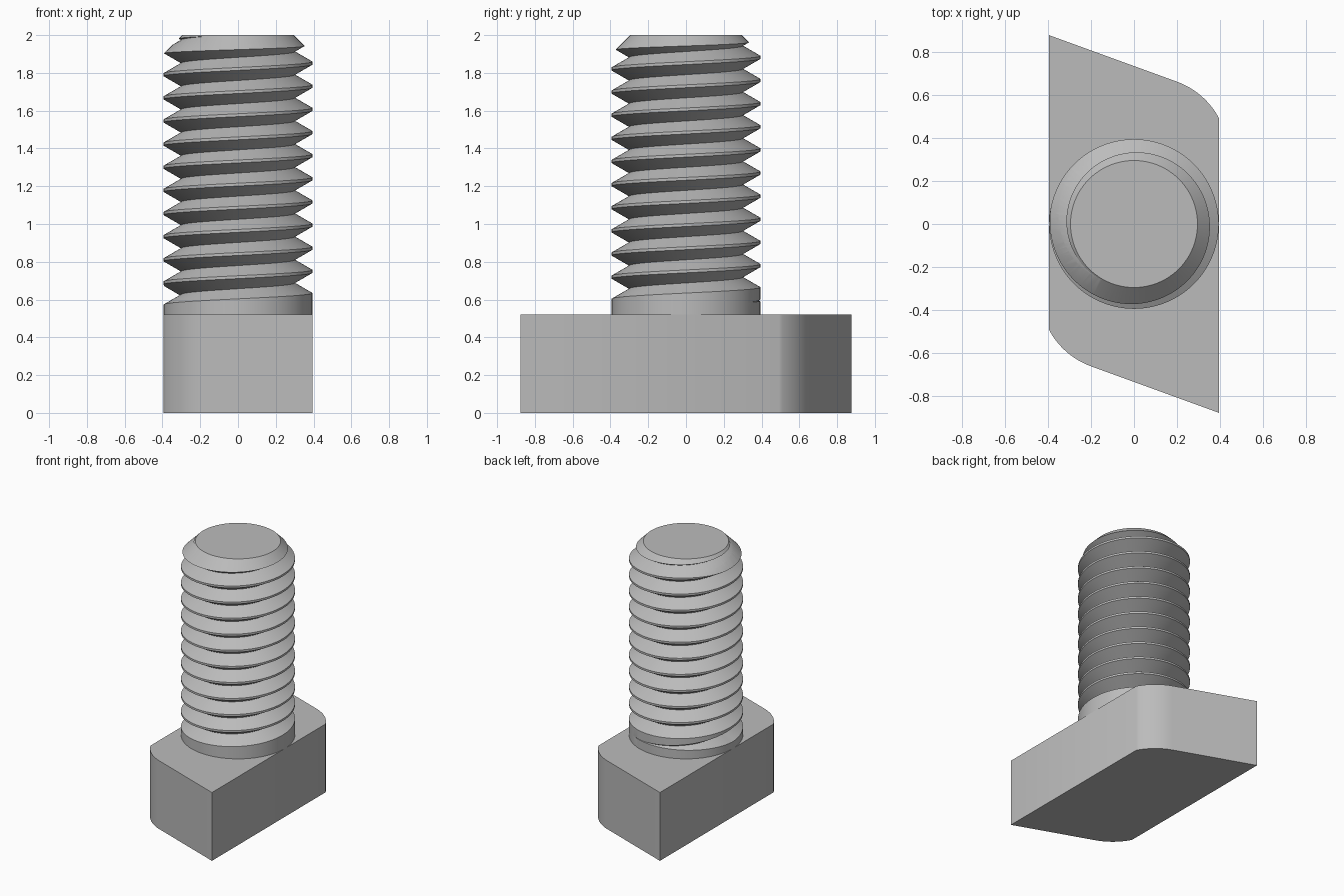
import bpy, bmesh, math
from math import sin, cos, pi, radians

if "Cube" in bpy.data.objects:
    bpy.data.objects.remove(bpy.data.objects["Cube"])

steel = bpy.data.materials.new("grey steel")
GREY = (0.5, 0.5, 0.5, 1)
steel.diffuse_color = GREY
steel.use_nodes = True
steel.node_tree.nodes["Principled BSDF"].inputs["Base Color"].default_value = GREY


def make_object(name, bm):
    bmesh.ops.recalc_face_normals(bm, faces=bm.faces[:])
    mesh = bpy.data.meshes.new(name)
    bm.to_mesh(mesh)
    bm.free()
    mesh.materials.append(steel)
    obj = bpy.data.objects.new(name, mesh)
    bpy.context.collection.objects.link(obj)
    return obj


def select_only(obj):
    bpy.ops.object.select_all(action='DESELECT')
    obj.select_set(True)
    bpy.context.view_layer.objects.active = obj


RADIUS, DEPTH, PITCH = 0.394, 0.093, 0.1225
GROOVE = PITCH * 7 / 8      # groove width, leaving a narrow flat crest
HEAD_TOP = 0.521

# Head: sheared block with two opposite rounded corners
bm = bmesh.new()
half = [(-RADIUS, 0.877)]
arc_r, arc_x, arc_y = 0.36, 0.2, 0.661
for i in range(13):
    a = radians(20 + 42 * i / 12)
    half.append((arc_x + arc_r * (sin(a) - sin(radians(20))),
                 arc_y + arc_r * (cos(a) - cos(radians(20)))))
half[-1] = (RADIUS, half[-1][1])
outline = half + [(-x, -y) for x, y in half]
base = bm.faces.new([bm.verts.new((x, y, 0)) for x, y in outline])
top = bmesh.ops.extrude_face_region(bm, geom=[base])["geom"]
bmesh.ops.translate(bm, vec=(0, 0, HEAD_TOP),
                    verts=[v for v in top if isinstance(v, bmesh.types.BMVert)])
head = make_object("head", bm)

# Threaded shaft: one long helical groove that fades in above the head
STEPS = 96
FIRST, LAST = -4 * STEPS, 14 * STEPS
bm = bmesh.new()
low, root, high = [], [], []
for m in range(FIRST, LAST + 1):
    a = 2 * pi * m / STEPS
    z = 0.688 + PITCH * m / STEPS
    t = min(max((math.degrees(a) + 300) / 120, 0), 1) ** 1.5
    w = GROOVE / 2 * max(t, 0.02)
    for row, r, dz in ((low, RADIUS, -w), (root, RADIUS - DEPTH * t, 0), (high, RADIUS, w)):
        row.append(bm.verts.new((r * cos(a), r * sin(a), z + dz)))
count = len(low)
for i in range(count - 1):
    bm.faces.new((low[i], low[i + 1], root[i + 1], root[i]))
    bm.faces.new((root[i], root[i + 1], high[i + 1], high[i]))
    if i + 1 + STEPS < count:
        bm.faces.new((high[i], high[i + 1], low[i + 1 + STEPS], low[i + STEPS]))


def cap(loop, z):
    tip = bm.verts.new((0, 0, z))
    for p, q in zip(loop, loop[1:] + loop[:1]):
        bm.faces.new((p, q, tip))


cap(low[:STEPS + 1] + [high[0], root[0]], 0.1)
cap(high[-STEPS - 1:] + [root[-1], low[-1]], 2.6)
shaft = make_object("threaded_shaft", bm)

# Turned blank trims the shaft to length and chamfers its tip
bm = bmesh.new()
rings = []
for r, z in ((0.46, HEAD_TOP - 0.02), (0.46, 1.835), (0.295, 2.0)):
    rings.append([bm.verts.new((r * cos(2 * pi * i / STEPS), r * sin(2 * pi * i / STEPS), z))
                  for i in range(STEPS)])
for lower, upper in zip(rings, rings[1:]):
    for i in range(STEPS):
        j = (i + 1) % STEPS
        bm.faces.new((lower[i], lower[j], upper[j], upper[i]))
bm.faces.new(rings[0])
bm.faces.new(rings[-1])
blank = make_object("trim_blank", bm)
blank.hide_render = True

trim = shaft.modifiers.new("trim", 'BOOLEAN')
trim.operation = 'INTERSECT'
trim.solver = 'EXACT'
trim.object = blank
select_only(shaft)
bpy.ops.object.modifier_apply(modifier=trim.name)
bpy.data.objects.remove(blank)

# Smooth the round surfaces, keep the edges crisp
for obj in (head, shaft):
    select_only(obj)
    bpy.ops.object.shade_smooth_by_angle(angle=radians(29))
